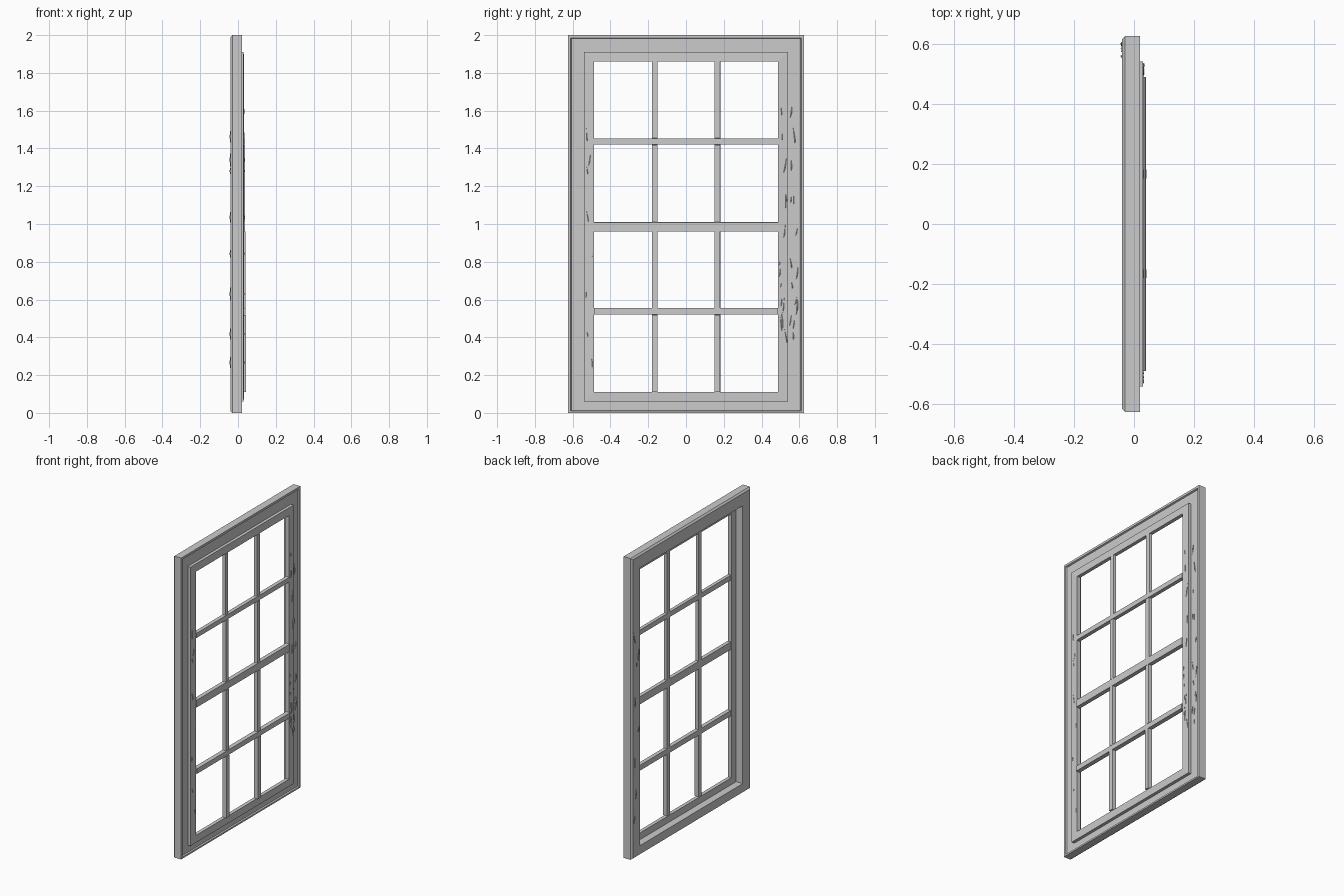
import bpy, bmesh, random
from mathutils import Vector, Matrix

if "Cube" in bpy.data.objects:
    bpy.data.objects.remove(bpy.data.objects["Cube"])

random.seed(4)


def finish(bm, name):
    bmesh.ops.recalc_face_normals(bm, faces=bm.faces)
    me = bpy.data.meshes.new(name)
    bm.to_mesh(me)
    bm.free()
    ob = bpy.data.objects.new(name, me)
    bpy.context.collection.objects.link(ob)
    return ob


def ring(name, y, z0, z1, profile, side, top, bottom):
    """Mitred rectangular frame; profile = (fraction of rail width, x)."""
    bm = bmesh.new()
    loops = []
    for sy, up in ((-1, 0), (1, 0), (1, 1), (-1, 1)):
        loops.append([bm.verts.new((x, sy * (y - t * side),
                                    z1 - t * top if up else z0 + t * bottom))
                      for t, x in profile])
    n = len(profile)
    for i in range(4):
        a, b = loops[i], loops[(i + 1) % 4]
        for j in range(n):
            k = (j + 1) % n
            bm.faces.new((a[j], b[j], b[k], a[k]))
    return finish(bm, name)


def block(bm, x, y, z, taper=0.0):
    """Box between ranges; taper pulls the front (+x) face inwards."""
    def pts(xx, t):
        return [bm.verts.new((xx, yy, zz)) for yy, zz in
                ((y[0] + t, z[0] + t), (y[1] - t, z[0] + t),
                 (y[1] - t, z[1] - t), (y[0] + t, z[1] - t))]
    a, b = pts(x[0], 0), pts(x[1], taper)
    bm.faces.new(a)
    bm.faces.new(b)
    for i in range(4):
        j = (i + 1) % 4
        bm.faces.new((a[i], a[j], b[j], b[i]))


# Outer casing: chamfered back edge, raised front rim, recessed front face
ring("outer_casing", 0.625, 0.0, 2.0,
     [(0, -0.03), (0.12, -0.04), (1, -0.04), (1, 0.01),
      (0.2, 0.01), (0.16, 0.02), (0, 0.02)], 0.088, 0.092, 0.065)

# Thin sash frame set at the front of the casing
ring("sash_frame", 0.54, 0.06, 1.91,
     [(0, 0.008), (1, 0.008), (1, 0.032), (0, 0.03)], 0.053, 0.05, 0.05)

# Pane openings
cols = [(-0.49, -0.18), (-0.15, 0.15), (0.182, 0.487)]
rows = [(0.11, 0.52), (0.555, 0.96), (1.01, 1.42), (1.453, 1.86)]

# Vertical glazing bars
bm = bmesh.new()
for i, r in enumerate(rows):
    for a, b in zip(cols, cols[1:]):
        block(bm, (0.012, 0.042 - 0.003 * i), (a[1], b[0]), r, 0.001)
finish(bm, "vertical_glazing_bars")

# Horizontal glazing bars and the wider meeting rail
bm = bmesh.new()
for i, (a, b) in enumerate(zip(rows, rows[1:])):
    block(bm, (0.012, 0.040 - 0.002 * i), (-0.489, 0.489), (a[1], b[0]), 0.001)
finish(bm, "horizontal_glazing_bars")

# Weathered splinters lifting from the wood, mostly on one side
bm = bmesh.new()


def splinter(x, y, z, length, lift):
    m = Matrix.Rotation(random.uniform(-0.2, 0.2), 3, 'X')
    w = random.uniform(0.002, 0.004)
    p = [bm.verts.new(Vector((x, y, z)) + m @ Vector(v)) for v in
         ((0, -w, -length), (0, w, -length * 0.4), (0, 0, length), (lift, w, 0))]
    for f in ((0, 1, 2), (0, 1, 3), (1, 2, 3), (0, 2, 3)):
        bm.faces.new([p[i] for i in f])


for i in range(14):
    z = random.uniform(0.15, 1.6)
    splinter(0.01, random.uniform(0.55, 0.59), z, random.uniform(0.02, 0.06), 0.005)
    splinter(0.03, random.uniform(0.495, 0.53), z, random.uniform(0.02, 0.06), 0.005)
for i in range(8):
    z = random.uniform(0.2, 1.5)
    splinter(-0.04, random.uniform(0.55, 0.6), z, random.uniform(0.02, 0.05), -0.005)
    splinter(0.03, random.uniform(-0.53, -0.495), z, random.uniform(0.02, 0.05), 0.004)
finish(bm, "wood_splinters")
